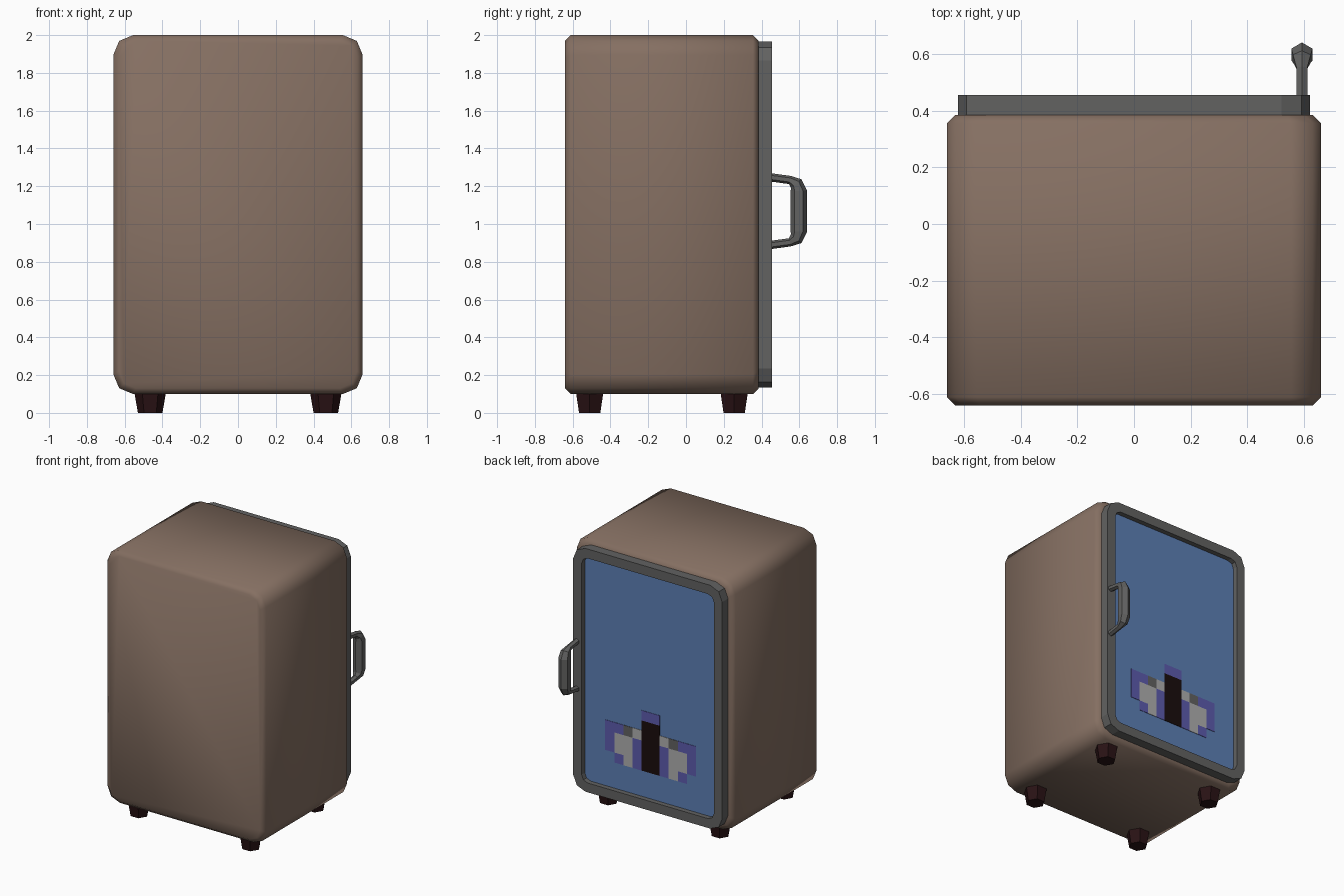
import bpy, bmesh, math
from mathutils import Vector

if "Cube" in bpy.data.objects:
    bpy.data.objects.remove(bpy.data.objects["Cube"])


def mat(name, rgb):
    m = bpy.data.materials.new(name)
    m.diffuse_color = (*rgb, 1)
    m.use_nodes = True
    m.node_tree.nodes["Principled BSDF"].inputs["Base Color"].default_value = m.diffuse_color
    return m


BROWN = mat("brown_shell", (0.235, 0.160, 0.122))
GREY = mat("grey_metal", (0.122, 0.122, 0.120))
BLUE = mat("blue_panel", (0.110, 0.215, 0.465))
PURPLE = mat("purple_paint", (0.110, 0.105, 0.420))
WHITE = mat("pale_paint", (0.43, 0.43, 0.43))
BLACK = mat("black_paint", (0.010, 0.004, 0.004))
FOOT = mat("dark_feet", (0.022, 0.006, 0.007))


def rounded_rect(hw, z0, z1, r, y, seg=2):
    """Loop of points in the x-z plane with rounded corners."""
    pts = []
    corners = [(hw - r, z1 - r), (-hw + r, z1 - r), (-hw + r, z0 + r), (hw - r, z0 + r)]
    for k, (cx, cz) in enumerate(corners):
        for i in range(seg + 1):
            a = math.pi / 2 * (k + i / seg)
            pts.append((cx + r * math.cos(a), y, cz + r * math.sin(a)))
    return pts


def loft(name, loops, mats, caps=True, smooth=False):
    """Skin a row of equal-length closed loops."""
    bm = bmesh.new()
    rings = [[bm.verts.new(p) for p in loop] for loop in loops]
    n = len(rings[0])
    for a, b in zip(rings, rings[1:]):
        for i in range(n):
            j = (i + 1) % n
            bm.faces.new((a[i], a[j], b[j], b[i]))
    if caps:
        bm.faces.new(rings[0])
        if len(rings) > 1:
            bm.faces.new(list(reversed(rings[-1])))
    bmesh.ops.recalc_face_normals(bm, faces=bm.faces)
    return finish(name, bm, mats, smooth)


def finish(name, bm, mats, smooth=False):
    me = bpy.data.meshes.new(name)
    bm.to_mesh(me)
    bm.free()
    for m in mats:
        me.materials.append(m)
    for p in me.polygons:
        p.use_smooth = smooth
    ob = bpy.data.objects.new(name, me)
    bpy.context.collection.objects.link(ob)
    return ob


def add_box(bm, x0, x1, y0, y1, z0, z1, index=0):
    vs = bmesh.ops.create_cube(bm, size=1)["verts"]
    for v in vs:
        v.co = ((x0 + x1) / 2 + v.co.x * (x1 - x0),
                (y0 + y1) / 2 + v.co.y * (y1 - y0),
                (z0 + z1) / 2 + v.co.z * (z1 - z0))
    for f in {f for v in vs for f in v.link_faces}:
        f.material_index = index


# Cabinet body: rounded front outline, small bevel on both rims
B = 0.03
loft("cabinet_body", [
    rounded_rect(0.66 - B, 0.1 + B, 2.0 - B, 0.09, -0.64),
    rounded_rect(0.66, 0.1, 2.0, 0.105, -0.64 + B),
    rounded_rect(0.66, 0.1, 2.0, 0.105, 0.385 - B),
    rounded_rect(0.66 - B, 0.1 + B, 2.0 - B, 0.09, 0.385)], [BROWN], smooth=True)

# Door frame: a ring with a recessed opening
loft("door_frame", [
    rounded_rect(0.62, 0.135, 1.965, 0.1, 0.375),
    rounded_rect(0.62, 0.135, 1.965, 0.1, 0.455),
    rounded_rect(0.55, 0.205, 1.895, 0.05, 0.455),
    rounded_rect(0.55, 0.205, 1.895, 0.05, 0.41)], [GREY], caps=False)

# Door panel
loft("door_panel", [
    rounded_rect(0.555, 0.2, 1.9, 0.05, 0.38),
    rounded_rect(0.555, 0.2, 1.9, 0.05, 0.418)], [BLUE])

# Painted blocks on the panel, mirrored about x = 0 (columns run outward)
ROWS = ["P....", "K....", "KWGPP", "KPWWP", "KPWWP", "KPWP."]
KEY = "PKWG"
S = 0.0755
bm = bmesh.new()
for r, row in enumerate(ROWS):
    z1 = 0.852 - r * S
    for c, ch in enumerate(row):
        if ch == ".":
            continue
        for s in (1, -1):
            xa, xb = sorted((s * c * S, s * (c + 1) * S))
            add_box(bm, xa, xb, 0.416, 0.421, z1 - S, z1, KEY.index(ch))
finish("painted_blocks", bm, [PURPLE, BLACK, WHITE, GREY])

# Handle: hexagonal bar, thin stems swelling into the grip
half = [(0.44, 0.180, 0.022), (0.55, 0.165, 0.022), (0.583, 0.146, 0.036), (0.597, 0.108, 0.043)]
path = half + [(y, -z, r) for y, z, r in reversed(half)]
rings = []
for i, (y, z, r) in enumerate(path):
    a, b = path[max(i - 1, 0)], path[min(i + 1, len(path) - 1)]
    t = Vector((0, b[0] - a[0], b[1] - a[1])).normalized()
    side = Vector((1, 0, 0))
    n = t.cross(side)
    p = Vector((0.592, y, 1.068 + z))
    rings.append([p + r * (math.cos(k * math.pi / 3) * n + math.sin(k * math.pi / 3) * side)
                  for k in range(6)])
loft("door_handle", rings, [GREY])

# Four tapered hexagonal feet
for sx, side in ((-1, "left"), (1, "right")):
    for y, end in ((-0.51, "front"), (0.255, "back")):
        loops = [[(sx * 0.465 + r * math.cos(k * math.pi / 3),
                   y + r * math.sin(k * math.pi / 3), z) for k in range(6)]
                 for r, z in ((0.065, 0.0), (0.083, 0.105))]
        loft(f"{end}_{side}_foot", loops, [FOOT])
